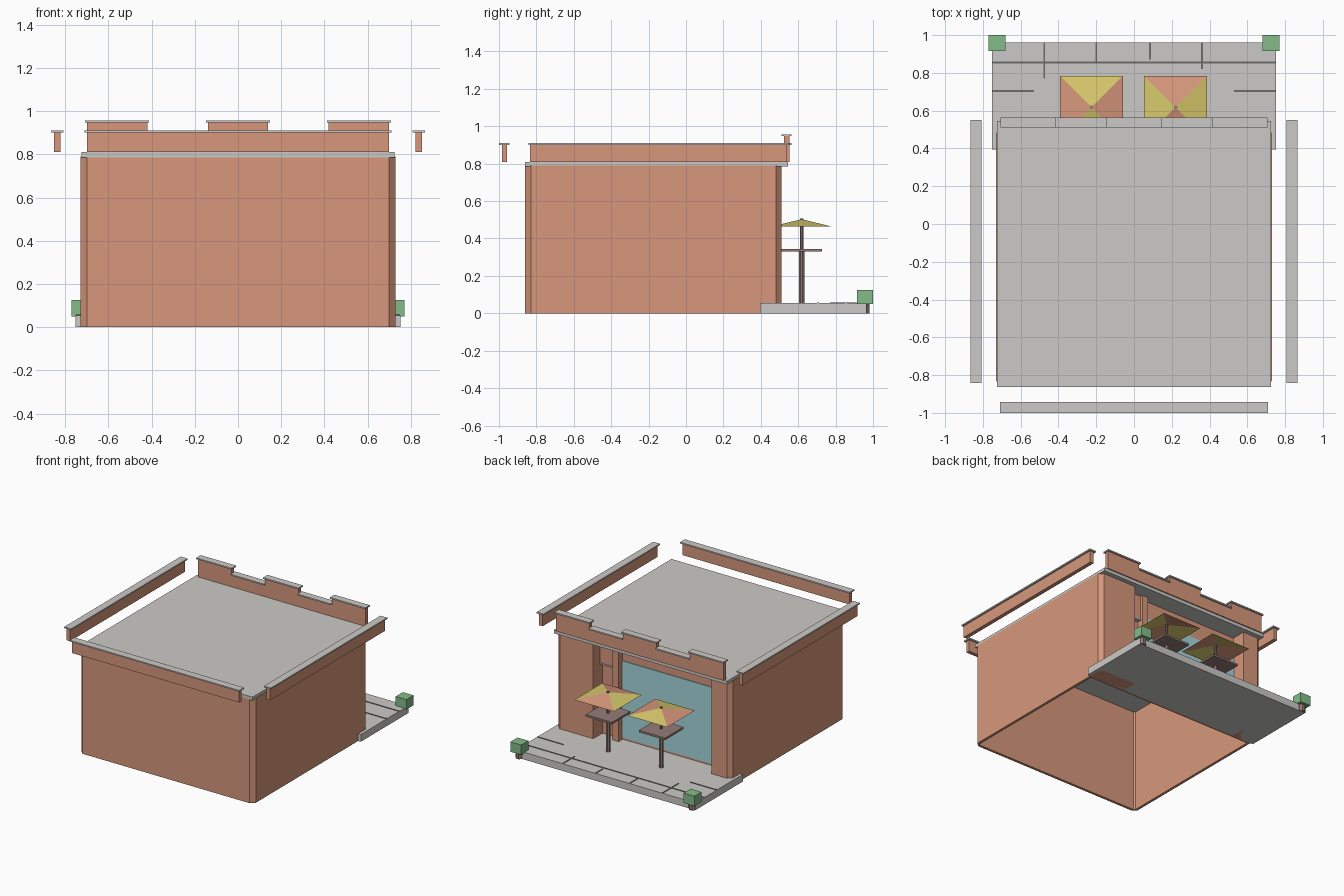
import bpy, bmesh, math
from mathutils import Matrix

if "Cube" in bpy.data.objects:
    bpy.data.objects.remove(bpy.data.objects["Cube"])


def mat(name, r, g, b):
    m = bpy.data.materials.new(name)
    m.diffuse_color = (r, g, b, 1)
    m.use_nodes = True
    m.node_tree.nodes["Principled BSDF"].inputs["Base Color"].default_value = m.diffuse_color
    return m


CLAY = mat("terracotta_plaster", 0.68, 0.31, 0.20)
STONE = mat("pale_stone", 0.60, 0.59, 0.57)
GROOVE = mat("dark_joint", 0.15, 0.15, 0.15)
GLASS = mat("blue_glass", 0.38, 0.68, 0.72)
BROWN = mat("brown_wood", 0.30, 0.20, 0.18)
YELLOW = mat("yellow_cloth", 0.68, 0.58, 0.15)
GREEN = mat("hedge_green", 0.23, 0.50, 0.25)


def finish(name, bm, *mats):
    me = bpy.data.meshes.new(name)
    bm.to_mesh(me)
    bm.free()
    for m in mats:
        me.materials.append(m)
    ob = bpy.data.objects.new(name, me)
    bpy.context.collection.objects.link(ob)
    return ob


def prism(name, pts, z0, z1, m):
    """Extrude a plan outline from z0 to z1."""
    bm = bmesh.new()
    f = bm.faces.new([bm.verts.new((x, y, z0)) for x, y in pts])
    top = bmesh.ops.extrude_face_region(bm, geom=[f])["geom"]
    bmesh.ops.translate(bm, vec=(0, 0, z1 - z0),
                        verts=[v for v in top if isinstance(v, bmesh.types.BMVert)])
    bmesh.ops.recalc_face_normals(bm, faces=bm.faces)
    return finish(name, bm, m)


def box(name, x0, x1, y0, y1, z0, z1, m):
    return prism(name, [(x0, y0), (x1, y0), (x1, y1), (x0, y1)], z0, z1, m)


def cylinder(name, x, y, r, z0, z1, m, n=8):
    pts = [(x + r * math.cos(2 * math.pi * (i + 0.5) / n),
            y + r * math.sin(2 * math.pi * (i + 0.5) / n)) for i in range(n)]
    return prism(name, pts, z0, z1, m)


# Shell: open-bottomed walls with chamfered front corners
box("front_wall", -0.70, 0.70, -0.86, -0.84, 0, 0.79, CLAY)
for s, side in ((-1, "left"), (1, "right")):
    box(side + "_wall", s * 0.71, s * 0.73, -0.83, 0.40, 0, 0.79, CLAY)
    prism(side + "_front_corner",
          [(s * 0.70, -0.86), (s * 0.73, -0.83), (s * 0.71, -0.83), (s * 0.70, -0.84)],
          0, 0.79, CLAY)
box("back_wall", -0.71, 0.71, 0.38, 0.40, 0, 0.79, CLAY)
box("roof_slab", -0.725, 0.725, -0.862, 0.545, 0.785, 0.81, STONE)

# Shopfront: corner piers, slim pier, door head and window
for s, inner, side in ((1, 0.42, "right"), (-1, 0.57, "left")):
    prism(side + "_pier", [(s * inner, 0.39), (s * 0.73, 0.39), (s * 0.73, 0.48),
                           (s * 0.70, 0.51), (s * inner, 0.51)], 0.0, 0.79, CLAY)
box("slim_pier", 0.25, 0.30, 0.395, 0.45, 0.05, 0.79, CLAY)
box("door_head", 0.30, 0.42, 0.395, 0.43, 0.60, 0.79, CLAY)
box("door_head_trim", 0.30, 0.42, 0.40, 0.435, 0.59, 0.60, STONE)
box("shop_window", -0.57, 0.25, 0.398, 0.406, 0.07, 0.65, GLASS)
box("inner_window", -0.57, 0.25, 0.374, 0.381, 0.07, 0.65, GLASS)

# Parapets standing clear of the roof, each with an overhanging cap
box("front_parapet", -0.70, 0.70, -0.985, -0.957, 0.81, 0.90, CLAY)
box("front_parapet_cap", -0.71, 0.71, -1.0, -0.943, 0.90, 0.91, STONE)
for s, side in ((-1, "left"), (1, "right")):
    box(side + "_parapet", s * 0.822, s * 0.852, -0.835, 0.54, 0.81, 0.90, CLAY)
    box(side + "_parapet_cap", s * 0.808, s * 0.865, -0.843, 0.55, 0.90, 0.91, STONE)

# Back parapet with three raised merlons
box("back_parapet", -0.70, 0.70, 0.523, 0.553, 0.81, 0.90, CLAY)
for i, x in enumerate((-0.56, 0, 0.56)):
    box(f"merlon_{i}", x - 0.14, x + 0.14, 0.523, 0.553, 0.90, 0.947, CLAY)
    box(f"merlon_cap_{i}", x - 0.148, x + 0.148, 0.511, 0.565, 0.947, 0.957, STONE)
for s, side in ((-1, "left"), (1, "right")):
    box(side + "_notch_cap", s * 0.14, s * 0.42, 0.511, 0.565, 0.90, 0.91, STONE)

# Terrace with paving joints
box("terrace", -0.752, 0.752, 0.395, 0.962, 0, 0.055, STONE)


def joint(name, x0, x1, y0, y1):
    box(name, x0, x1, y0, y1, 0.054, 0.058, GROOVE)


joint("long_joint", -0.75, 0.75, 0.85, 0.86)
for s, side in ((-1, "left"), (1, "right")):
    joint(side + "_joint", s * 0.53, s * 0.75, 0.70, 0.71)
for i, (x, y) in enumerate(((-0.475, 0.77), (-0.2, 0.86), (0.085, 0.87), (0.36, 0.82))):
    joint(f"cross_joint_{i}", x - 0.005, x + 0.005, y, 0.96)

# Potted hedges at the terrace corners
for s, side in ((-1, "left"), (1, "right")):
    cylinder(side + "_pot", s * 0.725, 0.955, 0.028, 0, 0.055, BROWN)
    box(side + "_hedge", s * 0.68, s * 0.77, 0.915, 1.0, 0.05, 0.125, GREEN)


# Tables with striped pyramid parasols
def parasol(name, x, y, yellow_axis):
    bm = bmesh.new()
    bmesh.ops.create_cone(bm, cap_ends=False, segments=4, radius1=0.166 * math.sqrt(2),
                          radius2=0, depth=0.04,
                          matrix=Matrix.Translation((x, y, 0.483)) @ Matrix.Rotation(math.pi / 4, 4, 'Z'))
    bmesh.ops.remove_doubles(bm, verts=bm.verts, dist=1e-4)
    bmesh.ops.recalc_face_normals(bm, faces=bm.faces)
    bm.normal_update()
    for f in bm.faces:
        n = f.normal
        axis = 0 if abs(n.x) > abs(n.y) else 1
        if n.z < 0:
            f.normal_flip()
        f.material_index = 0 if axis == yellow_axis else 1
    return finish(name, bm, YELLOW, CLAY)


for x, axis, side in ((-0.225, 1, "left"), (0.22, 0, "right")):
    y = 0.618
    cylinder(side + "_table_leg", x, y, 0.016, 0.05, 0.33, BROWN)
    box(side + "_table_top", x - 0.11, x + 0.11, y - 0.11, y + 0.11, 0.33, 0.345, BROWN)
    cylinder(side + "_parasol_pole", x, y, 0.010, 0.345, 0.508, BROWN)
    parasol(side + "_parasol", x, y, axis)
